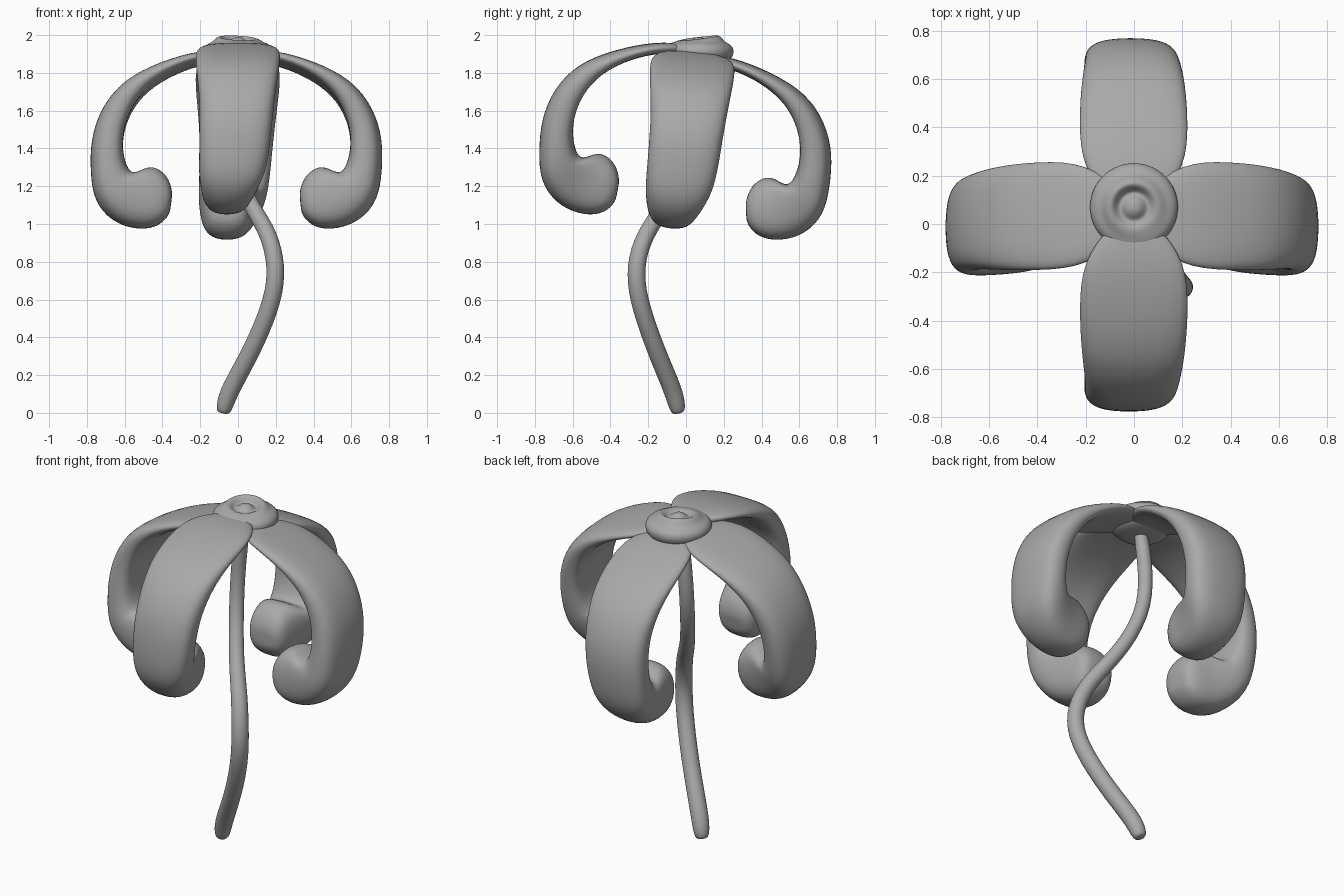
import bpy, bmesh, math
from mathutils import Vector, Matrix

cube = bpy.data.objects.get("Cube")
if cube:
    bpy.data.objects.remove(cube)

# One plain clay colour
GREY = (0.4, 0.4, 0.4, 1)
clay = bpy.data.materials.new("clay_grey")
clay.use_nodes = True
clay.diffuse_color = GREY
clay.node_tree.nodes["Principled BSDF"].inputs["Base Color"].default_value = GREY


def loft(name, rings, levels=2):
    """Skin closed rings of points, cap both ends and smooth."""
    bm = bmesh.new()
    loops = [[bm.verts.new(p) for p in ring] for ring in rings]
    n = len(loops[0])
    for a, b in zip(loops, loops[1:]):
        for i in range(n):
            j = (i + 1) % n
            bm.faces.new((a[i], a[j], b[j], b[i]))
    for loop in (loops[0], loops[-1]):
        mid = bm.verts.new(sum((v.co for v in loop), Vector()) / n)
        for i in range(n):
            bm.faces.new((loop[i], loop[(i + 1) % n], mid))
    bmesh.ops.recalc_face_normals(bm, faces=bm.faces)
    for f in bm.faces:
        f.smooth = True
    mesh = bpy.data.meshes.new(name)
    bm.to_mesh(mesh)
    bm.free()
    mesh.materials.append(clay)
    obj = bpy.data.objects.new(name, mesh)
    bpy.context.collection.objects.link(obj)
    sub = obj.modifiers.new("Smooth", 'SUBSURF')
    sub.levels = sub.render_levels = levels
    return obj


def tube(name, path, radii, sides=8):
    """Round tube through a path of points."""
    pts = [Vector(p) for p in path]
    rings = []
    for i, p in enumerate(pts):
        t = (pts[min(i + 1, len(pts) - 1)] - pts[max(i - 1, 0)]).normalized()
        side = t.cross(Vector((0.3, 1, 0.2))).normalized()
        up = side.cross(t)
        rings.append([p + radii[i] * (side * math.cos(a) + up * math.sin(a))
                      for a in (math.tau * k / sides for k in range(sides))])
    return loft(name, rings)


# Petals: outer (r, z), inner (r, z), half width, hollow of inner face, side drift
STATIONS = [
    ((0.04, 1.915), (0.04, 1.86), 0.10, 0.0, 0),
    ((0.20, 1.915), (0.20, 1.85), 0.22, 0.1, 0),
    ((0.41, 1.855), (0.36, 1.78), 0.23, 0.3, 0),
    ((0.61, 1.76), (0.485, 1.68), 0.22, 0.4, 0),
    ((0.725, 1.61), (0.555, 1.55), 0.203, 0.4, 0),
    ((0.775, 1.45), (0.58, 1.43), 0.195, 0.3, 0.005),
    ((0.775, 1.28), (0.582, 1.33), 0.19, 0.1, 0.01),
    ((0.755, 1.12), (0.55, 1.25), 0.18, 0.0, 0.02),
    ((0.66, 1.01), (0.48, 1.30), 0.16, 0.0, 0.035),
    ((0.54, 0.965), (0.42, 1.30), 0.14, 0.0, 0.045),
    ((0.42, 0.97), (0.36, 1.25), 0.125, 0.0, 0.045),
    ((0.35, 1.04), (0.335, 1.17), 0.09, 0.0, 0.045),
]


def lean(p):
    """Tip the whole bloom slightly backwards and sideways."""
    drop = p.z - 1.9
    return Vector((p.x + 0.015 * drop, p.y + 0.04 + 0.08 * drop, p.z - 0.09 * p.y))


def petal(name, angle, lift, way):
    turn = Matrix.Rotation(angle, 3, 'Z')
    rings = []
    for outer, inner, half, hollow, drift in STATIONS:
        o, i = Vector(outer), Vector(inner)
        ring = []
        for k in range(16):
            c, s = math.cos(math.tau * k / 16), math.sin(math.tau * k / 16)
            u = math.copysign(abs(c) ** 0.75, c)
            v = math.copysign(abs(s) ** 0.75, s)
            if v < 0:
                v *= 1 - hollow * (1 - u * u)
            q = (o + i) / 2 + (o - i) / 2 * v
            ring.append(lean(turn @ Vector((q.x, half * u + way * drift, q.y + lift))))
        rings.append(ring)
    return loft(name, rings)


for name, quarter, lift, way in (("left_petal", 0, 0, -1), ("back_petal", 1, -0.01, 1),
                                 ("right_petal", 2, 0, 1), ("front_petal", 3, 0.035, -1)):
    petal(name, quarter * math.pi / 2, lift, way)

# Button at the heart of the bloom, with an uneven rolled rim around a knob
PROFILE = [(0.05, 1.83), (0.13, 1.835), (0.18, 1.88), (0.188, 1.925), (0.165, 1.953),
           (0.135, 1.963), (0.115, 1.983), (0.09, 1.988), (0.07, 1.965), (0.055, 1.958),
           (0.035, 1.98), (0.015, 1.988)]
button = []
for r, z in PROFILE:
    ring = []
    for k in range(24):
        a = math.tau * k / 24
        rim = 0.014 * math.cos(a - 2) if 0.08 < r < 0.12 else 0
        ring.append(Vector((r * math.cos(a), 0.07 + r * math.sin(a), z + rim)))
    button.append(ring)
loft("flower_button", button)

# Winding stem
STEM = [(0, 0.05, 1.88), (-0.04, 0.06, 1.62), (-0.04, 0.04, 1.36), (0.05, -0.09, 1.12),
        (0.15, -0.2, 0.98), (0.2, -0.265, 0.82), (0.2, -0.265, 0.65),
        (0.125, -0.2, 0.44), (0.03, -0.125, 0.25), (-0.055, -0.06, 0.1), (-0.08, -0.04, 0.0)]
tube("stem", STEM, [0.045, 0.045, 0.045, 0.046, 0.05, 0.053, 0.053, 0.053, 0.053, 0.055, 0.046])
